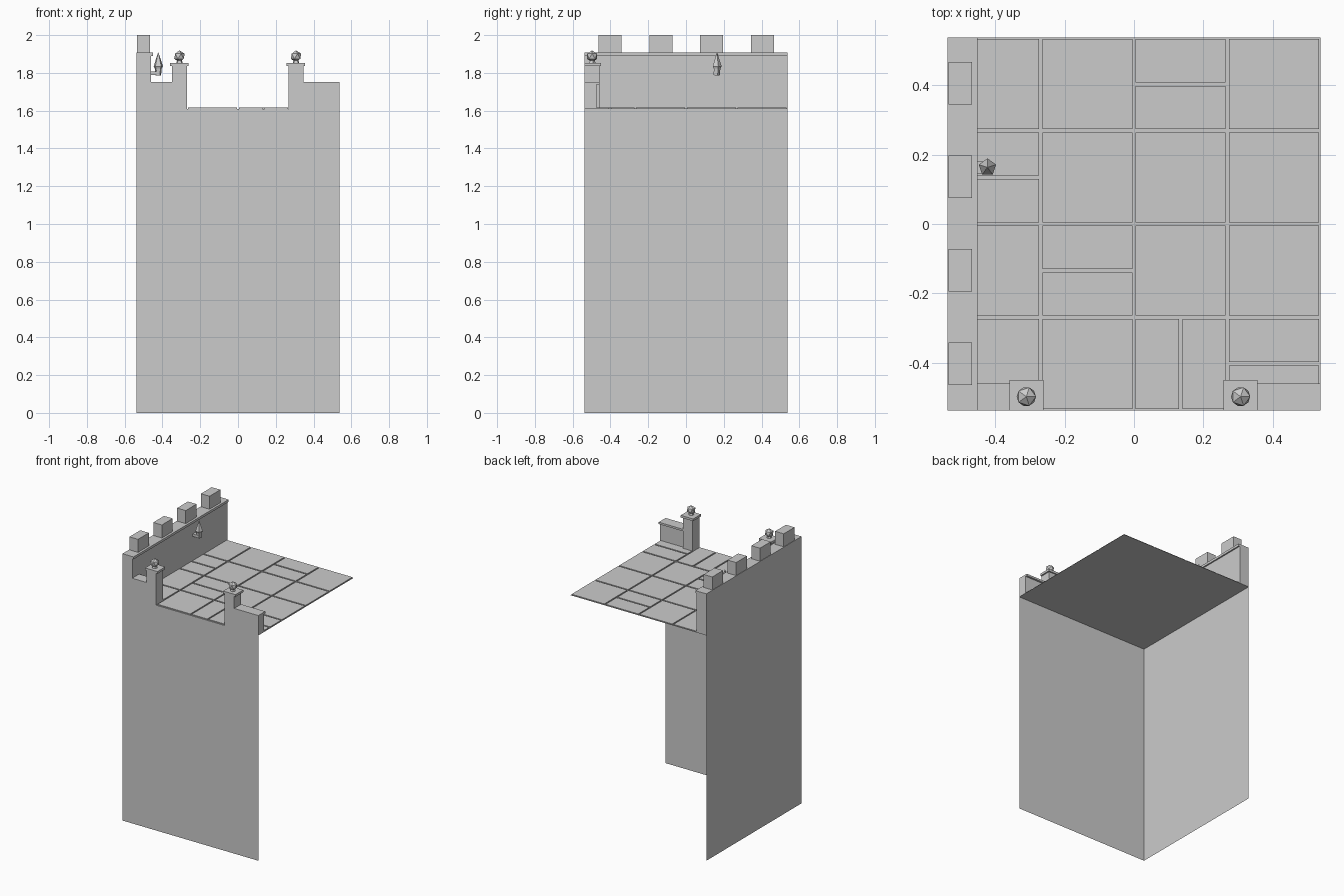
import bpy
import bmesh
from mathutils import Matrix, Vector

if "Cube" in bpy.data.objects:
    bpy.data.objects.remove(bpy.data.objects["Cube"], do_unlink=True)

stone = bpy.data.materials.new("grey_stone")
stone.use_nodes = True
GREY = (0.6, 0.6, 0.6, 1)
stone.diffuse_color = GREY
stone.node_tree.nodes["Principled BSDF"].inputs["Base Color"].default_value = GREY

H = 0.537       # half width of the tower
FLOOR = 1.61    # walkway level


def finish(name, bm):
    mesh = bpy.data.meshes.new(name)
    bm.to_mesh(mesh)
    bm.free()
    mesh.materials.append(stone)
    obj = bpy.data.objects.new(name, mesh)
    bpy.context.collection.objects.link(obj)


def add_box(bm, x, y, z):
    size = Vector((x[1] - x[0], y[1] - y[0], z[1] - z[0]))
    centre = Vector((sum(x), sum(y), sum(z))) / 2
    bmesh.ops.create_cube(bm, size=1, matrix=Matrix.LocRotScale(centre, None, size))


def box(name, x, y, z):
    bm = bmesh.new()
    add_box(bm, x, y, z)
    finish(name, bm)


def sheet(name, corners):
    bm = bmesh.new()
    bm.faces.new([bm.verts.new(c) for c in corners])
    finish(name, bm)


def add_cone(bm, centre, z, r1, r2, sides):
    bmesh.ops.create_cone(bm, cap_ends=True, segments=sides, radius1=r1, radius2=r2, depth=z[1] - z[0],
                          matrix=Matrix.Translation((*centre, sum(z) / 2)))


# Two outer wall sheets and the walkway sheet; the other sides stay open
sheet("front_wall", [(-H, -H, 0), (H, -H, 0), (H, -H, FLOOR), (-H, -H, FLOOR)])
sheet("right_wall", [(-H, H, 0), (-H, -H, 0), (-H, -H, FLOOR), (-H, H, FLOOR)])
sheet("walkway", [(-H, -H, FLOOR), (H, -H, FLOOR), (H, H, FLOOR), (-H, H, FLOOR)])

# Paving: a four by four grid with a few slabs cut in half
cell = H / 2
gap = 0.005
halved = {(2, 3): "y", (0, 2): "y", (1, 1): "y", (2, 0): "x", (3, 0): "y"}
bm = bmesh.new()
for i in range(4):
    for j in range(4):
        x0, y0 = -H + i * cell, -H + j * cell
        split = halved.get((i, j))
        nx, ny = (2 if split == "x" else 1), (2 if split == "y" else 1)
        for a in range(nx):
            for b in range(ny):
                w, d = cell / nx, cell / ny
                add_box(bm, (x0 + a * w + gap, x0 + (a + 1) * w - gap),
                        (y0 + b * d + gap, y0 + (b + 1) * d - gap), (FLOOR, FLOOR + 0.007))
finish("paving_slabs", bm)

# Tall battlement on the right side
box("battlement_wall", (-H, -0.46), (-H, H), (FLOOR, 1.89))
box("battlement_coping", (-H, -0.45), (-H, H), (1.89, 1.907))
bm = bmesh.new()
for k in range(4):
    y = -0.402 + k * 0.269
    add_box(bm, (-0.534, -0.466), (y - 0.061, y + 0.061), (1.907, 2.0))
finish("merlons", bm)

# Low front parapet on both sides of the opening
for side, x in (("right", (-0.46, -0.345)), ("left", (0.34, H))):
    box(side + "_low_parapet", x, (-H, -0.473), (FLOOR, 1.738))
    box(side + "_low_coping", x, (-H, -0.459), (1.738, 1.752))

# Gate posts with caps and faceted ball finials
for side, x in (("right", -0.31), ("left", 0.307)):
    box(side + "_post", (x - 0.039, x + 0.039), (-H, -0.458), (FLOOR, 1.837))
    box(side + "_post_cap", (x - 0.049, x + 0.049), (-H, -0.449), (1.837, 1.853))
    bm = bmesh.new()
    add_cone(bm, (x, -0.497), (1.853, 1.87), 0.018, 0.012, 5)
    bmesh.ops.create_icosphere(bm, subdivisions=1, radius=0.031,
                               matrix=Matrix.Translation((x, -0.497, 1.888)))
    finish(side + "_finial", bm)

# Wall torch: bracket, tapered holder and flame
torch = (-0.422, 0.163)
box("torch_bracket", (-0.46, -0.42), (0.146, 0.18), (1.79, 1.808))
bm = bmesh.new()
add_cone(bm, torch, (1.786, 1.838), 0.015, 0.021, 5)
finish("torch_holder", bm)
bm = bmesh.new()
add_cone(bm, torch, (1.82, 1.835), 0.018, 0.026, 5)
add_cone(bm, torch, (1.835, 1.908), 0.026, 0.001, 5)
finish("torch_flame", bm)
